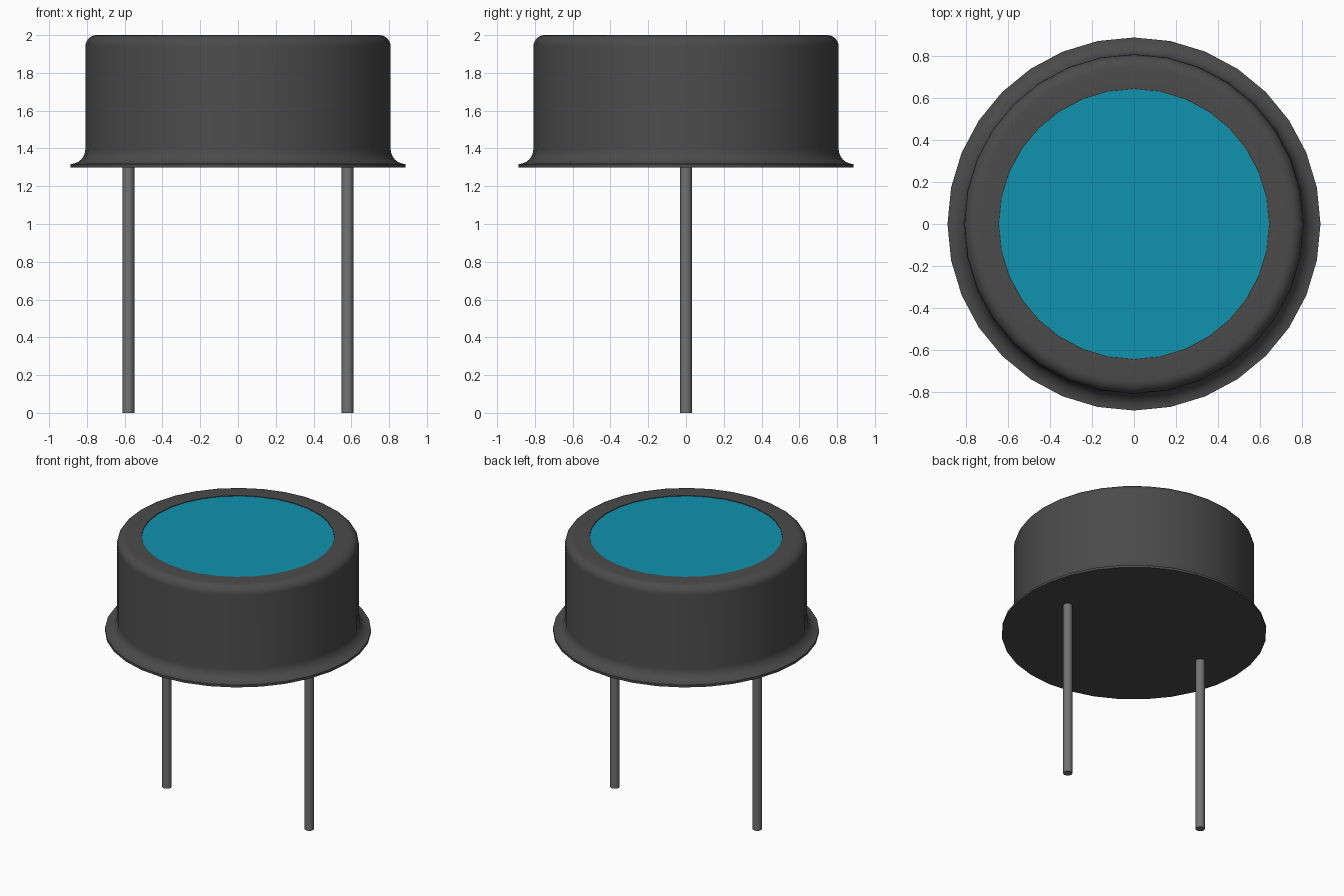
import bpy, bmesh, math

cube = bpy.data.objects.get("Cube")
if cube:
    bpy.data.objects.remove(cube, do_unlink=True)


def material(name, color):
    mat = bpy.data.materials.new(name)
    mat.use_nodes = True
    mat.diffuse_color = (*color, 1)
    mat.node_tree.nodes["Principled BSDF"].inputs["Base Color"].default_value = (*color, 1)
    return mat


def lathe(name, profile, mat, x=0.0, sides=32):
    """Revolve (radius, height) points about a vertical axis; a zero radius is a pole."""
    bm = bmesh.new()
    rings = []
    for r, z in profile:
        count = sides if r > 0 else 1
        rings.append([bm.verts.new((r * math.cos(math.tau * i / sides),
                                    r * math.sin(math.tau * i / sides), z))
                      for i in range(count)])
    for low, high in zip(rings, rings[1:]):
        for i in range(sides):
            j = (i + 1) % sides
            corners = [low[i % len(low)], low[j % len(low)],
                       high[j % len(high)], high[i % len(high)]]
            bm.faces.new(list(dict.fromkeys(corners)))
    bmesh.ops.recalc_face_normals(bm, faces=bm.faces)
    mesh = bpy.data.meshes.new(name)
    bm.to_mesh(mesh)
    bm.free()
    obj = bpy.data.objects.new(name, mesh)
    obj.location.x = x
    mesh.materials.append(mat)
    bpy.context.collection.objects.link(obj)
    bpy.ops.object.select_all(action="DESELECT")
    obj.select_set(True)
    bpy.context.view_layer.objects.active = obj
    bpy.ops.object.shade_smooth_by_angle(angle=math.radians(35))
    return obj


def arc(cr, cz, radius, start, end, steps=6):
    """Points of a profile arc, angles in degrees."""
    angles = [math.radians(start + (end - start) * k / steps) for k in range(steps + 1)]
    return [(cr + radius * math.cos(a), cz + radius * math.sin(a)) for a in angles]


dark_metal = material("dark_metal", (0.07, 0.07, 0.07))
lead_metal = material("lead_metal", (0.17, 0.17, 0.17))
teal_glass = material("teal_glass", (0.005, 0.29, 0.42))

# Can with flange, concave fillet, rounded rim and shallow window seat
can = [(0, 1.3), (0.888, 1.3), (0.888, 1.317)]
can += arc(0.888, 1.397, 0.08, 270, 180)
can += arc(0.748, 1.94, 0.06, 0, 90)
can += [(0.643, 2.0), (0.643, 1.99), (0, 1.99)]
lathe("can", can, dark_metal)

# Sensor window
lathe("window", [(0, 1.985), (0.642, 1.985), (0.642, 1.996), (0, 1.996)], teal_glass)

# Leads
for side, x in (("left", 0.58), ("right", -0.58)):
    lathe(side + "_lead", [(0, 0), (0.031, 0), (0.031, 1.31), (0, 1.31)],
          lead_metal, x, sides=16)
